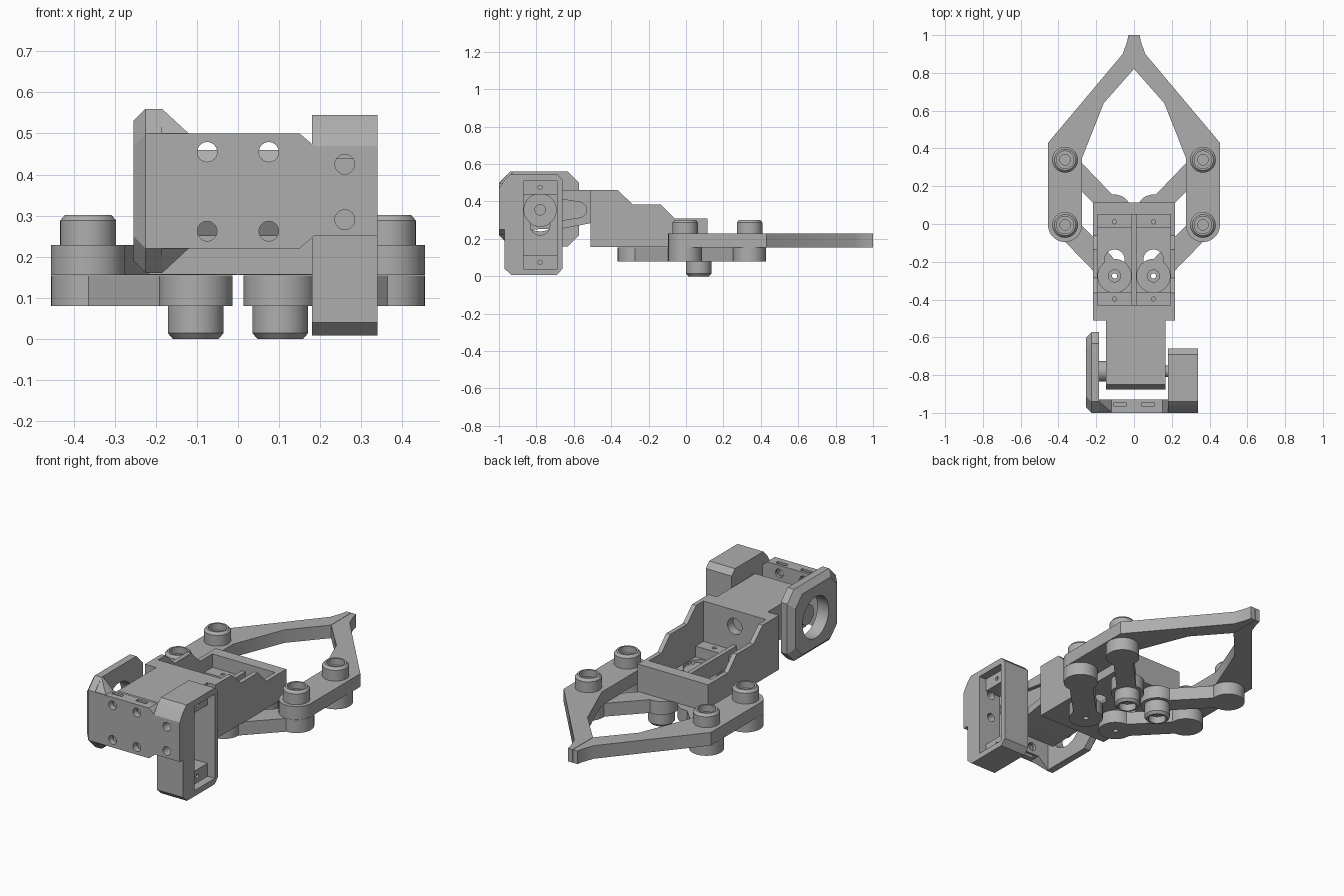
import bpy, bmesh, math
from mathutils import Vector

if "Cube" in bpy.data.objects:
    bpy.data.objects.remove(bpy.data.objects["Cube"])

grey = bpy.data.materials.new("matte grey")
grey.diffuse_color = (0.42, 0.42, 0.42, 1)
grey.use_nodes = True
grey.node_tree.nodes["Principled BSDF"].inputs["Base Color"].default_value = grey.diffuse_color


def finish(name, bm):
    bmesh.ops.recalc_face_normals(bm, faces=bm.faces)
    me = bpy.data.meshes.new(name)
    bm.to_mesh(me)
    bm.free()
    me.materials.append(grey)
    ob = bpy.data.objects.new(name, me)
    bpy.context.collection.objects.link(ob)
    return ob


def prism(name, pts, axis, a, b):
    """Extrude a 2D outline along an axis from a to b."""
    def place(u, v, w):
        return {'X': (w, u, v), 'Y': (u, w, v), 'Z': (u, v, w)}[axis]
    bm = bmesh.new()
    lo = [bm.verts.new(place(u, v, a)) for u, v in pts]
    hi = [bm.verts.new(place(u, v, b)) for u, v in pts]
    bm.faces.new(lo)
    bm.faces.new(hi)
    n = len(pts)
    for i in range(n):
        j = (i + 1) % n
        bm.faces.new((lo[i], lo[j], hi[j], hi[i]))
    return finish(name, bm)


def box(name, x0, x1, y0, y1, z0, z1):
    return prism(name, [(x0, y0), (x1, y0), (x1, y1), (x0, y1)], 'Z', z0, z1)


def arc(c, r, a0, a1, n=32):
    return [(c[0] + r * math.cos(a0 + (a1 - a0) * i / n),
             c[1] + r * math.sin(a0 + (a1 - a0) * i / n)) for i in range(n + 1)]


def rod(name, c, r, axis, a, b):
    return prism(name, arc(c, r, 0, 2 * math.pi, 40)[:-1], axis, a, b)


def lathe(name, profile, x, y, n=40):
    """Closed (radius, z) profile turned around a vertical axis."""
    bm = bmesh.new()
    rings = [[bm.verts.new((x + r * math.cos(2 * math.pi * k / n),
                            y + r * math.sin(2 * math.pi * k / n), z)) for k in range(n)]
             for r, z in profile]
    for i, p in enumerate(rings):
        q = rings[(i + 1) % len(rings)]
        for k in range(n):
            m = (k + 1) % n
            bm.faces.new((p[k], p[m], q[m], q[k]))
    return finish(name, bm)


def dogbone(a, b, r, w):
    """Outline of a bar of half width w with round ends of radius r."""
    t = math.atan2(b[1] - a[1], b[0] - a[0])
    s = math.asin(w / r)
    return (arc(a, r, t + s, t + 2 * math.pi - s)
            + arc(b, r, t + math.pi + s, t + 3 * math.pi - s))


def modify(ob, cutters, op='DIFFERENCE'):
    bpy.context.view_layer.objects.active = ob
    for c in cutters:
        m = ob.modifiers.new("cut", 'BOOLEAN')
        m.operation, m.solver, m.object = op, 'EXACT', c
        bpy.ops.object.modifier_apply(modifier=m.name)
        bpy.data.objects.remove(c)


# Fingers, links and hinge pins, mirrored left and right
UP, LOW = 0.34, -0.005
for side, s in (("left", -1), ("right", 1)):
    outline = [(0.001, 0.82), (0.16, 0.64), (0.275, 0.35)]
    outline += arc((0.365, LOW), 0.09, math.pi, 2 * math.pi)
    outline += [(0.455, 0.43), (0.06, 0.90), (0.035, 0.97), (0.03, 1.0), (0.001, 1.0)]
    prism(side + "_finger", [(s * x, y) for x, y in outline], 'Z', 0.155, 0.228)

    horn, pivot = (s * 0.103, -0.275), (s * 0.103, 0.068)
    drive = prism(side + "_drive_link", dogbone((s * 0.365, LOW), horn, 0.09, 0.062),
                  'Z', 0.08, 0.154)
    modify(drive, [rod("hole", horn, 0.014, 'Z', 0, 0.2),
                   rod("recess", horn, 0.032, 'Z', 0.135, 0.2)])
    prism(side + "_guide_link", dogbone((s * 0.365, UP), pivot, 0.088, 0.052),
          'Z', 0.08, 0.154)

    # Hollow stepped pins
    for tag, y in (("front", UP), ("rear", LOW)):
        lathe(f"{side}_{tag}_pin",
              [(0.010, 0.21), (0.068, 0.21), (0.068, 0.288), (0.056, 0.302), (0.046, 0.302),
               (0.046, 0.265), (0.028, 0.265), (0.028, 0.235), (0.010, 0.235)],
              s * 0.365, y)
    lathe(side + "_lower_pin",
          [(0.010, 0.10), (0.068, 0.10), (0.068, 0.014), (0.056, 0.0), (0.046, 0.0),
           (0.046, 0.04), (0.028, 0.04), (0.028, 0.07), (0.010, 0.07)], *pivot)

# Gripper body: stepped tray holding two motor bays
body = prism("gripper_body",
             [(-0.51, 0.157), (-0.51, 0.46), (-0.365, 0.46), (-0.285, 0.385), (-0.135, 0.385),
              (-0.06, 0.31), (0.115, 0.31), (0.115, 0.157)], 'X', -0.218, 0.218)
cuts = [box("upper_bay", -0.193, 0.193, -0.43, 0.05, 0.265, 0.6),
        rod("cable_hole", (0, 0.37), 0.045, 'Y', -0.48, -0.40)]
for s in (-1, 1):
    x0, x1 = sorted((s * 0.012, s * 0.193))
    cuts += [box("tab_space", x0, x1, -0.43, 0.05, 0.235, 0.30),
             box("motor_space", x0, x1, -0.36, -0.022, 0.175, 0.30),
             rod("horn_hole", (s * 0.103, -0.275), 0.088, 'Z', 0.1, 0.2),
             rod("slot_hole", (s * 0.103, -0.188), 0.053, 'Z', 0.1, 0.21),
             rod("screw_hole", (s * 0.103, 0.012), 0.011, 'Z', 0.19, 0.3),
             rod("screw_hole", (s * 0.103, -0.397), 0.011, 'Z', 0.19, 0.3)]
modify(body, cuts)

# Wrist block with a recess for the motor arm
HUB = (-0.78, 0.355)
wrist = prism("wrist_block",
              [(-0.875, 0.30), (-0.875, 0.41), (-0.85, 0.46), (-0.505, 0.46),
               (-0.505, 0.285), (-0.66, 0.255), (-0.845, 0.25)], 'X', -0.148, 0.168)
modify(wrist, [rod("hub_recess", HUB, 0.088, 'X', 0.145, 0.2),
               prism("arm_recess", [(-0.78, 0.43), (-0.78, 0.28), (-0.56, 0.315),
                                    (-0.535, 0.335), (-0.535, 0.375), (-0.56, 0.395)],
                     'X', 0.145, 0.2)])
rod("wrist_hub", HUB, 0.03, 'X', 0.14, 0.20)
rod("wrist_pivot", HUB, 0.055, 'X', -0.205, -0.14)

# Front plate with screw holes and nut slots
plate = prism("front_plate",
              [(-0.224, 0.22), (0.15, 0.22), (0.185, 0.25), (0.185, 0.47), (0.15, 0.50),
               (-0.224, 0.50)], 'Y', -1.0, -0.93)
cuts = []
for x in (-0.075, 0.075):
    for z, z0, z1 in ((0.455, 0.425, 0.6), (0.262, 0.1, 0.292)):
        cuts += [rod("screw_hole", (x, z), 0.024, 'Y', -1.1, -0.9),
                 box("nut_slot", x - 0.032, x + 0.032, -0.965, -0.945, z0, z1)]
modify(plate, cuts)

# Pivot ear: chamfered side plate with a round bearing hole


def ear_outline(d):
    y0, y1, z0, z1, c = -1.0 + d, -0.572 - d, 0.16 + d, 0.56 - d, 0.06
    return [(y0 + c, z0), (y1 - c, z0), (y1, z0 + c), (y1, z1 - c), (y1 - c, z1),
            (y0 + c, z1), (y0, z1 - c), (y0, z0 + c)]


bm = bmesh.new()
rings = [[bm.verts.new((x, y, z)) for y, z in ear_outline(d)]
         for x, d in ((-0.255, 0.03), (-0.225, 0.0), (-0.185, 0.0))]
bm.faces.new(rings[0])
bm.faces.new(rings[2])
for p, q in zip(rings, rings[1:]):
    for i in range(8):
        j = (i + 1) % 8
        bm.faces.new((p[i], p[j], q[j], q[i]))
ear = finish("pivot_ear", bm)
modify(ear, [rod("bearing_hole", HUB, 0.115, 'X', -0.4, -0.1)])

# Sloped gussets between ear and plate
for tag, z0, z1 in (("upper", 0.50, 0.56), ("lower", 0.22, 0.16)):
    g = prism(tag + "_gusset", [(-0.19, z0), (-0.12, z0), (-0.185, z1), (-0.19, z1)],
              'Y', -0.995, -0.93)
    for v in g.data.vertices:
        if abs(v.co.z - z1) < 0.001 and v.co.y < -0.95:
            v.co.y = -0.94

# Motor frame on the right
frame = prism("motor_frame",
              [(-1.0, 0.25), (-1.0, 0.47), (-0.97, 0.515), (-0.94, 0.545), (-0.69, 0.545),
               (-0.66, 0.515), (-0.66, 0.04), (-0.69, 0.008), (-0.935, 0.008),
               (-0.97, 0.04), (-0.97, 0.25)], 'X', 0.18, 0.34)
cuts = [box("tab_space", 0.295, 0.4, -0.87, -0.69, 0.04, 0.51),
        box("motor_space", 0.20, 0.31, -0.87, -0.69, 0.112, 0.438),
        rod("horn_hole", HUB, 0.086, 'X', 0.1, 0.25),
        rod("slot_hole", (-0.78, 0.272), 0.052, 'X', 0.1, 0.25)]
cuts += [rod("screw_hole", (-0.78, z), 0.011, 'X', 0.23, 0.4) for z in (0.075, 0.475)]
cuts += [rod("front_hole", (0.26, z), 0.024, 'Y', -1.1, -0.86) for z in (0.425, 0.29)]
modify(frame, cuts)

# Smooth the round parts, keep edges crisp
bpy.ops.object.select_all(action='SELECT')
bpy.context.view_layer.objects.active = body
bpy.ops.object.shade_smooth_by_angle(angle=math.radians(25))
